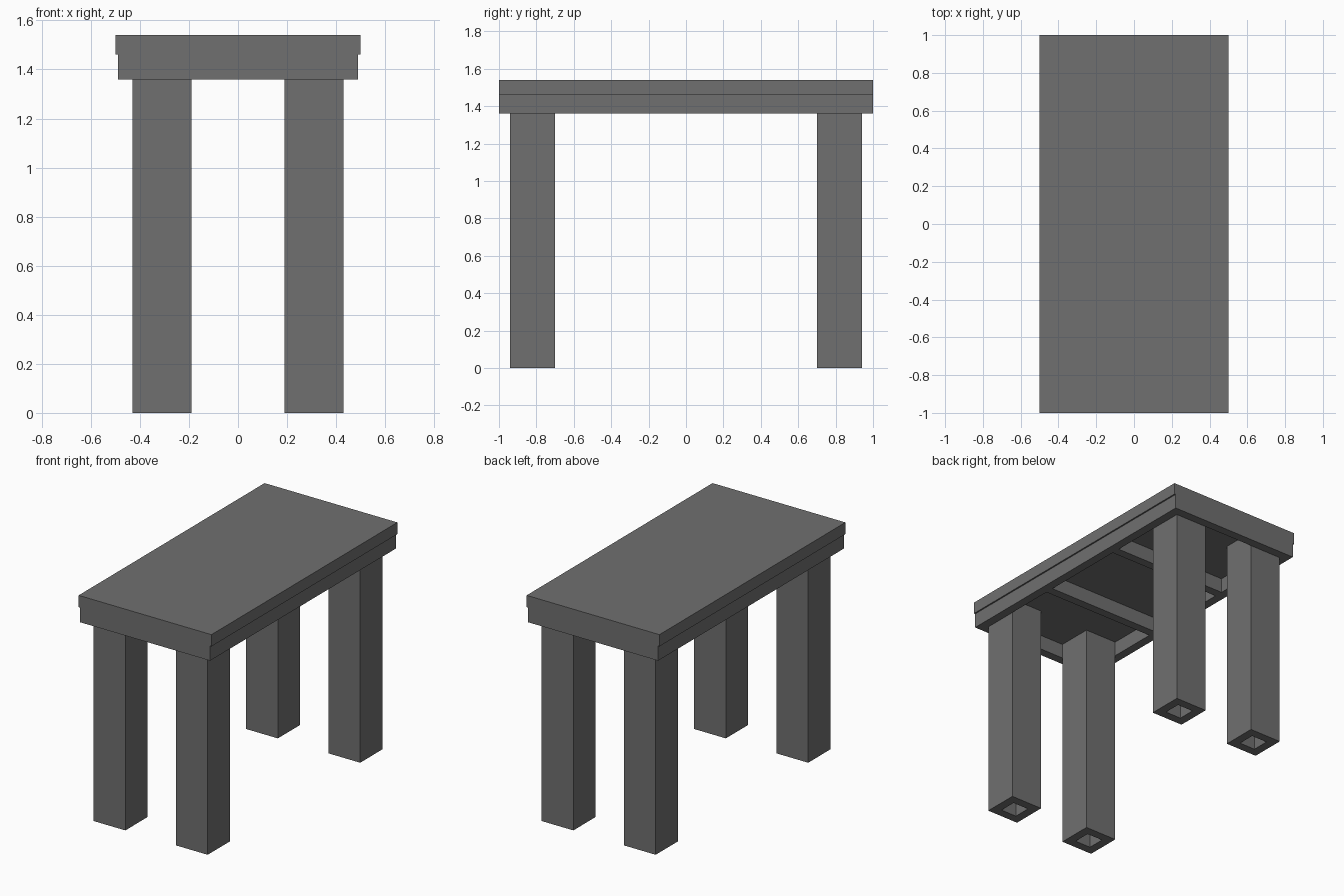
import bpy, bmesh

if "Cube" in bpy.data.objects:
    bpy.data.objects.remove(bpy.data.objects["Cube"])

grey = bpy.data.materials.new("dark_grey")
grey.diffuse_color = (0.16, 0.16, 0.16, 1)
grey.use_nodes = True
grey.node_tree.nodes["Principled BSDF"].inputs["Base Color"].default_value = grey.diffuse_color


def finish(name, bm):
    bmesh.ops.recalc_face_normals(bm, faces=bm.faces)
    mesh = bpy.data.meshes.new(name)
    bm.to_mesh(mesh)
    bm.free()
    mesh.materials.append(grey)
    obj = bpy.data.objects.new(name, mesh)
    bpy.context.collection.objects.link(obj)
    return obj


def box(name, x0, x1, y0, y1, z0, z1):
    bm = bmesh.new()
    bmesh.ops.create_cube(bm, size=1)
    for v in bm.verts:
        v.co = (x1 if v.co.x > 0 else x0,
                y1 if v.co.y > 0 else y0,
                z1 if v.co.z > 0 else z0)
    return finish(name, bm)


def tube(name, cx, cy, hx, hy, wall, z0, z1):
    """Rectangular tube, open at both ends."""
    bm = bmesh.new()
    corners = [(-1, -1), (1, -1), (1, 1), (-1, 1)]
    rings = []
    for inset, z in ((0, z0), (0, z1), (wall, z1), (wall, z0)):
        rings.append([bm.verts.new((cx + sx * (hx - inset), cy + sy * (hy - inset), z))
                      for sx, sy in corners])
    for r in range(4):
        a, b = rings[r], rings[(r + 1) % 4]
        for i in range(4):
            j = (i + 1) % 4
            bm.faces.new((a[i], a[j], b[j], b[i]))
    return finish(name, bm)


# Table top and the frame under it
box("table_top", -0.5, 0.5, -1, 1, 1.46, 1.54)
tube("frame", 0, 0, 0.49, 1.0, 0.06, 1.36, 1.46)

# Cross bars inside the frame
for side, s in (("front", -1), ("back", 1)):
    box(side + "_cross_bar", -0.43, 0.43, s * 0.33 - 0.03, s * 0.33 + 0.03, 1.36, 1.46)

# Hollow square legs in the frame corners
for side, sy in (("front", -1), ("back", 1)):
    for hand, sx in (("left", -1), ("right", 1)):
        tube(side + "_" + hand + "_leg", sx * 0.31, sy * 0.82, 0.12, 0.12, 0.06, 0, 1.46)
